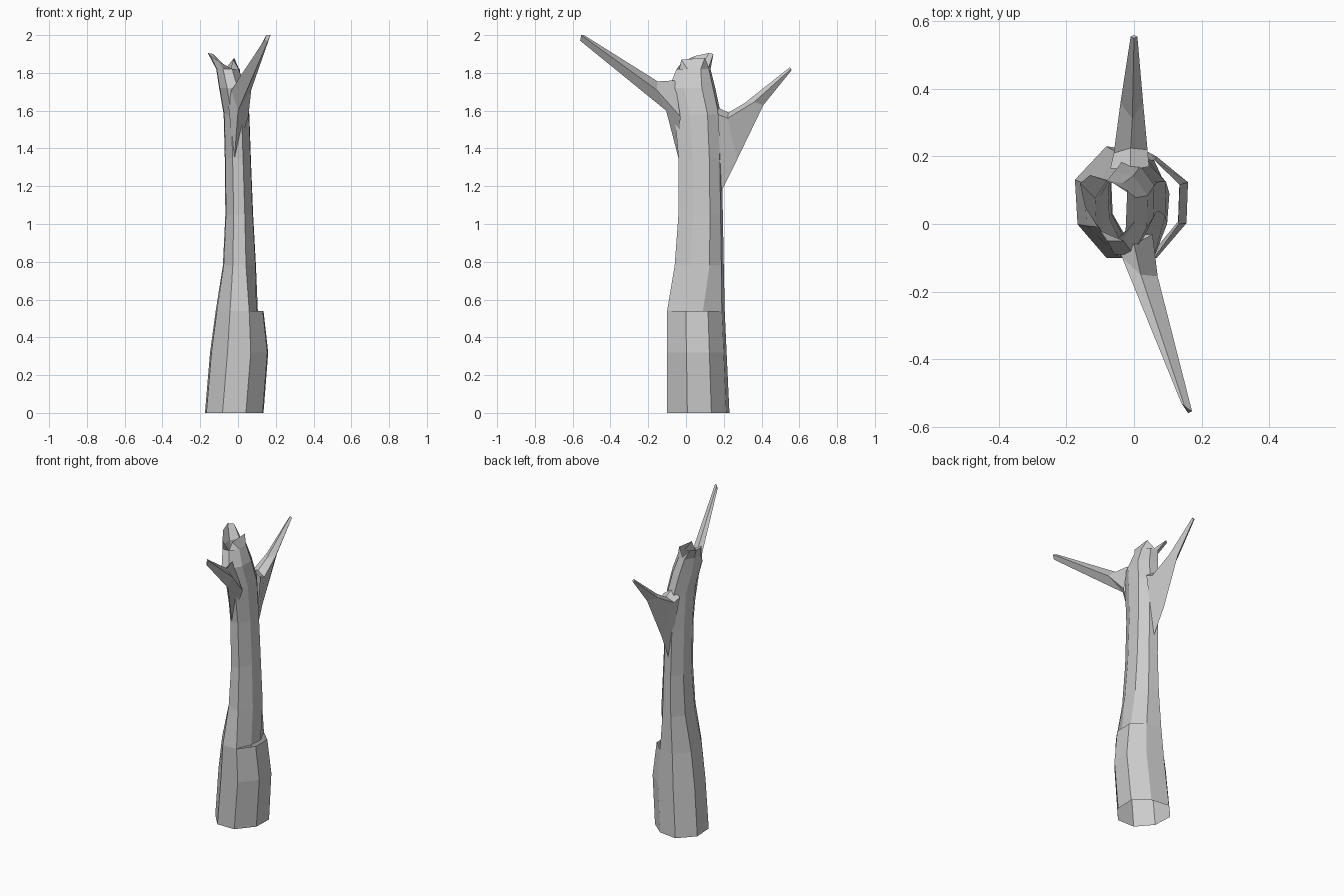
import bpy, bmesh

# Irregular eight-sided trunk profile, starting at the right-front corner
PROFILE = [(0.97, -0.35), (1, 0.42), (0.4, 0.9), (-0.4, 1),
           (-1, 0.4), (-0.95, -0.4), (-0.4, -1), (0.4, -1)]


def ring(z, x0, x1, y0, y1):
    """Profile stretched to the given extents at height z."""
    cx, cy, rx, ry = (x0 + x1) / 2, (y0 + y1) / 2, (x1 - x0) / 2, (y1 - y0) / 2
    return [(cx + rx * px, cy + ry * py, z) for px, py in PROFILE]


def loft(name, rings, cap_end=False, skip=()):
    """Flat-faced skin through rings of equal point count."""
    bm = bmesh.new()
    loops = [[bm.verts.new(p) for p in r] for r in rings]
    n = len(loops[0])
    for k in range(len(loops) - 1):
        if k in skip:
            continue
        a, b = loops[k], loops[k + 1]
        for i in range(n):
            j = (i + 1) % n
            bm.faces.new((a[i], a[j], b[j], b[i]))
    if cap_end:
        bm.faces.new(loops[-1])
    bmesh.ops.remove_doubles(bm, verts=bm.verts, dist=0.0005)
    bmesh.ops.recalc_face_normals(bm, faces=bm.faces)
    mesh = bpy.data.meshes.new(name)
    bm.to_mesh(mesh)
    bm.free()
    obj = bpy.data.objects.new(name, mesh)
    bpy.context.collection.objects.link(obj)
    return obj


# Burl on the right side ends in an open pocket at z = 0.54
burl_top = ring(0.54, -0.118, 0.135, -0.10, 0.205)
recess = list(burl_top)
recess[0] = (0.098, 0.0, 0.54)
recess[1] = (0.105, 0.09, 0.54)

# Broken hollow top, leaning left, with a flared lip at the back left
broken_rim = [(-0.025, -0.025, 1.87), (-0.02, 0.10, 1.88), (-0.06, 0.12, 1.83),
              (-0.13, 0.145, 1.90), (-0.16, 0.12, 1.905), (-0.145, 0.05, 1.89),
              (-0.10, -0.02, 1.86), (-0.05, -0.045, 1.78)]

# Trunk: open at the bottom and the top
loft("trunk", [
    ring(0.0, -0.175, 0.135, -0.10, 0.23),
    ring(0.32, -0.148, 0.16, -0.10, 0.215),
    burl_top,
    recess,
    ring(0.78, -0.08, 0.095, -0.06, 0.20),
    ring(1.05, -0.067, 0.08, -0.04, 0.195),
    ring(1.35, -0.07, 0.068, -0.04, 0.19),
    ring(1.58, -0.076, 0.06, -0.06, 0.185),
    ring(1.72, -0.10, 0.04, -0.09, 0.155),
    ring(1.82, -0.115, 0.005, -0.05, 0.13),
    broken_rim,
], skip=(2,))

# Branches: each section runs bottom, right, top, left
loft("front_branch", [
    [(-0.02, -0.035, 1.33), (0.055, -0.03, 1.57), (0.0, -0.06, 1.76), (-0.05, -0.06, 1.62)],
    [(0.0, -0.105, 1.60), (0.07, -0.155, 1.71), (0.02, -0.15, 1.755), (-0.035, -0.10, 1.71)],
    [(0.16, -0.56, 1.97), (0.172, -0.555, 2.0), (0.15, -0.54, 2.0), (0.14, -0.53, 1.975)],
], cap_end=True)

loft("back_branch", [
    [(0.0, 0.185, 1.17), (0.045, 0.17, 1.58), (-0.01, 0.16, 1.62), (-0.07, 0.165, 1.58)],
    [(-0.01, 0.27, 1.34), (0.04, 0.22, 1.56), (-0.01, 0.225, 1.59), (-0.06, 0.21, 1.56)],
    [(0.0, 0.41, 1.63), (0.027, 0.36, 1.645), (-0.005, 0.31, 1.64), (-0.04, 0.36, 1.645)],
    [(0.0, 0.56, 1.815), (0.01, 0.555, 1.82), (0.0, 0.55, 1.83), (-0.01, 0.555, 1.82)],
], cap_end=True)
